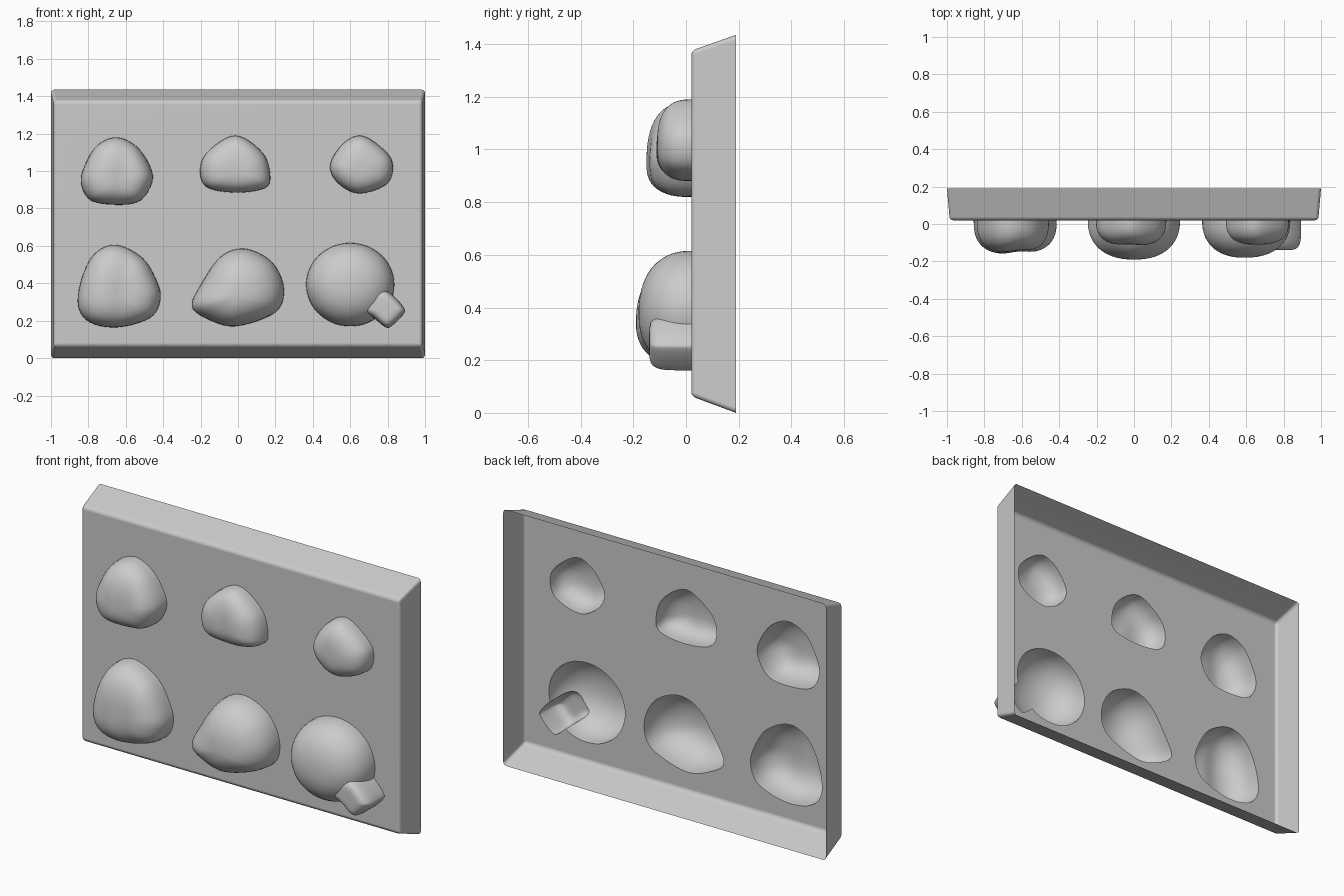
import bpy, bmesh, math
from mathutils import Vector

if "Cube" in bpy.data.objects:
    bpy.data.objects.remove(bpy.data.objects["Cube"])

FACE_Y, RIM_Y = 0.02, 0.19


def make_object(name, bm):
    bmesh.ops.recalc_face_normals(bm, faces=bm.faces)
    me = bpy.data.meshes.new(name)
    bm.to_mesh(me)
    bm.free()
    ob = bpy.data.objects.new(name, me)
    bpy.context.collection.objects.link(ob)
    return ob


def smooth_loop(pts, sub=6):
    """Closed Catmull-Rom curve through a few outline points."""
    pts = [Vector(p) for p in pts]
    n, out = len(pts), []
    for i in range(n):
        a, b, c, d = (pts[(i + k) % n] for k in (-1, 0, 1, 2))
        for s in range(sub):
            t = s / sub
            out.append(0.5 * (2 * b + (c - a) * t + (2 * a - 5 * b + 4 * c - d) * t * t
                              + (3 * b - a - 3 * c + d) * t ** 3))
    return out


def bump(name, outline, peak, depth, power=2.5, crease=0.0, crease_x=0.0, rings=16):
    """Domed solid rising from the face; the outline shrinks towards the peak."""
    loop, peak = smooth_loop(outline), Vector(peak)
    bm = bmesh.new()

    def point(p, t):
        h = depth * max(0.0, 1 - t ** power) ** (1 / power)
        h *= 1 - crease * math.exp(-((p.x - crease_x) / 0.07) ** 2)
        return bm.verts.new((p.x, FACE_Y - h, p.y))

    rows = [[bm.verts.new((p.x, FACE_Y + 0.06, p.y)) for p in loop]]
    for k in range(rings):
        t = math.cos(k / rings * math.pi / 2)
        rows.append([point(peak + (p - peak) * t, t) for p in loop])
    tip = point(peak, 0)
    n = len(loop)
    for lo, hi in zip(rows, rows[1:]):
        for i in range(n):
            j = (i + 1) % n
            bm.faces.new((lo[i], lo[j], hi[j], hi[i]))
    for i in range(n):
        bm.faces.new((rows[-1][i], rows[-1][(i + 1) % n], tip))
    bm.faces.new(rows[0])
    return make_object(name, bm)


# tray: tapered block with softened front and corner edges
bm = bmesh.new()
front = [(-.985, .063), (.985, .063), (.985, 1.375), (-.985, 1.375)]
back = [(-1, 0), (1, 0), (1, 1.435), (-1, 1.435)]
f = [bm.verts.new((x, FACE_Y, z)) for x, z in front]
b = [bm.verts.new((x, RIM_Y, z)) for x, z in back]
bm.faces.new(f)
bm.faces.new(b)
for i in range(4):
    j = (i + 1) % 4
    bm.faces.new((f[i], f[j], b[j], b[i]))
edges = [e for e in bm.edges if not all(v in b for v in e.verts)]
bmesh.ops.bevel(bm, geom=edges, offset=0.018, segments=4, profile=0.5, affect='EDGES')
tray = make_object("mould_tray", bm)

# six rounded bumps, one with a stem
round_outline = [(.6 + .236 * math.cos(a), .393 + .223 * math.sin(a))
                 for a in (k * math.pi / 5 for k in range(10))]
bumps = [
    bump("bump_upper_left",
         [(-.645, 1.18), (-.535, 1.125), (-.46, 1.0), (-.47, .91), (-.535, .835),
          (-.66, .82), (-.79, .845), (-.84, .94), (-.815, 1.04), (-.75, 1.14)],
         (-.65, .95), .175, 2.7, .08, -.61),
    bump("bump_upper_middle",
         [(-.015, 1.19), (.13, 1.10), (.172, .98), (.145, .91), (0, .885),
          (-.16, .91), (-.203, .995), (-.165, 1.10)],
         (-.01, 1.0), .137, 2.7, .06, -.03),
    bump("bump_upper_right",
         [(.65, 1.19), (.75, 1.14), (.825, 1.05), (.80, .935), (.65, .88),
          (.535, .935), (.492, 1.03), (.555, 1.14)],
         (.655, 1.01), .13, 2.7),
    bump("bump_lower_left",
         [(-.65, .605), (-.51, .535), (-.433, .41), (-.415, .31), (-.47, .215),
          (-.64, .165), (-.79, .19), (-.855, .28), (-.835, .43), (-.765, .56)],
         (-.65, .34), .182, 2.7, .08, -.61),
    bump("bump_lower_middle",
         [(.035, .585), (.18, .515), (.245, .375), (.2, .245), (-.015, .17),
          (-.175, .215), (-.247, .28), (-.2, .39), (-.095, .54)],
         (0, .34), .21, 2.3),
    bump("bump_lower_right", round_outline, (.59, .375), .2, 2.3),
    bump("bump_stem",
         [(.65, .27), (.725, .215), (.785, .167), (.82, .17), (.885, .235),
          (.888, .268), (.835, .33), (.77, .37), (.68, .36)],
         (.785, .265), .16, 5),
]

# fuse the bumps into the block
for ob in bumps:
    m = tray.modifiers.new(ob.name, 'BOOLEAN')
    m.operation, m.solver, m.object = 'UNION', 'EXACT', ob
dg = bpy.context.evaluated_depsgraph_get()
me = bpy.data.meshes.new_from_object(tray.evaluated_get(dg))
tray.modifiers.clear()
tray.data = me
for ob in bumps:
    bpy.data.objects.remove(ob)

# open the back so the tray and bumps are a hollow shell
bm = bmesh.new()
bm.from_mesh(me)
rim = [p for p in bm.faces if all(v.co.y > RIM_Y - 0.001 for v in p.verts)]
bmesh.ops.delete(bm, geom=rim, context='FACES')
bm.to_mesh(me)
bm.free()

bpy.context.view_layer.objects.active = tray
tray.select_set(True)
bpy.ops.object.shade_smooth_by_angle(angle=math.radians(35))
wn = tray.modifiers.new("even_shading", 'WEIGHTED_NORMAL')
wn.keep_sharp = True
